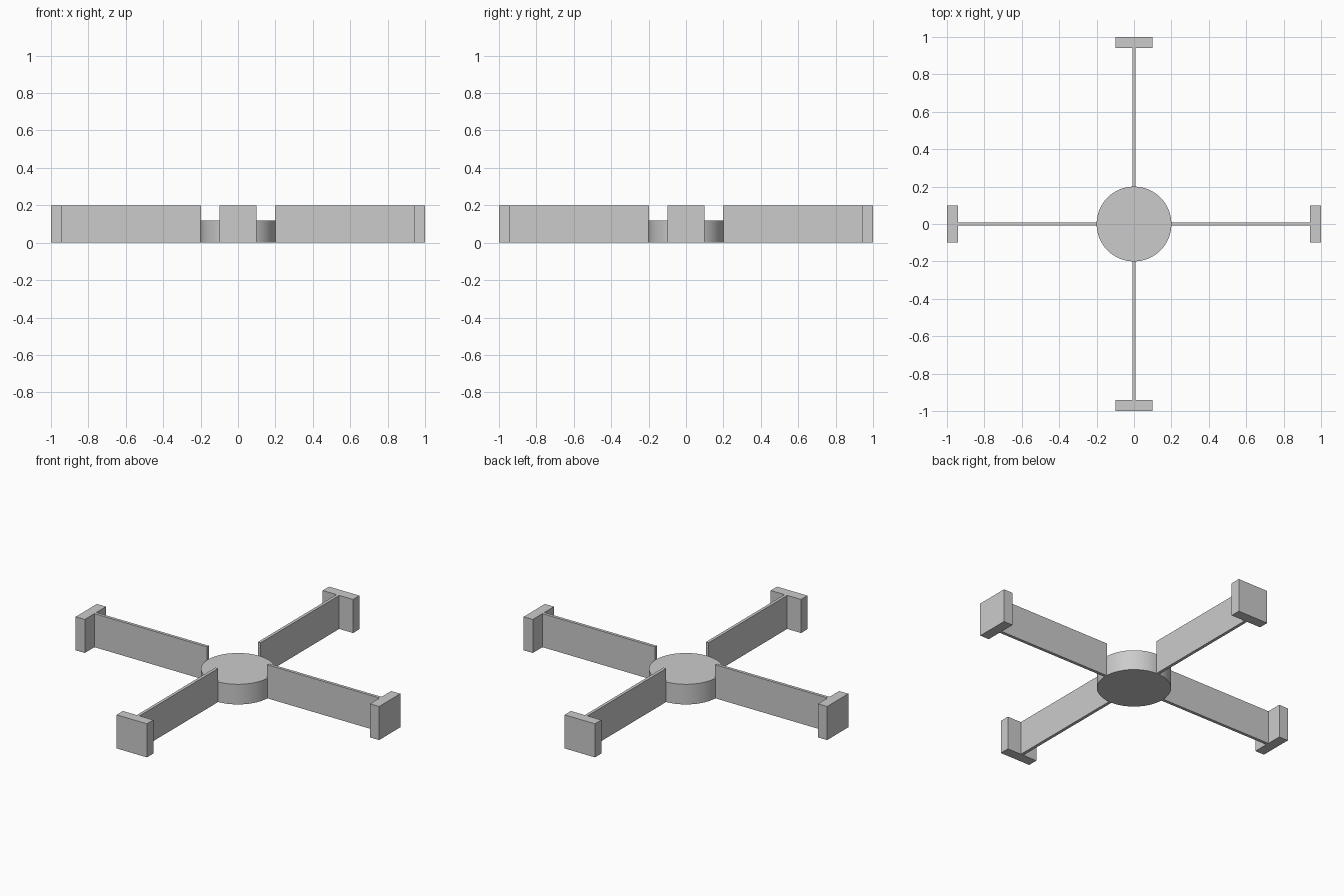
import bpy
import math
from mathutils import Matrix

cube = bpy.data.objects.get("Cube")
if cube:
    bpy.data.objects.remove(cube, do_unlink=True)

grey = bpy.data.materials.new("plain_grey")
grey.use_nodes = True
colour = (0.6, 0.6, 0.6, 1)
grey.diffuse_color = colour
grey.node_tree.nodes["Principled BSDF"].inputs["Base Color"].default_value = colour

HEIGHT = 0.2
HUB_RADIUS = 0.2
HUB_HEIGHT = 0.12
PLATE_INNER = 0.94


def box(name, x0, x1, width, turn):
    """Box standing on the ground along +x, turned about the z axis."""
    bpy.ops.mesh.primitive_cube_add(size=1)
    obj = bpy.context.object
    obj.name = name
    shape = Matrix.Translation(((x0 + x1) / 2, 0, HEIGHT / 2)) @ Matrix.Diagonal((x1 - x0, width, HEIGHT, 1))
    obj.data.transform(Matrix.Rotation(turn, 4, "Z") @ shape)
    obj.data.materials.append(grey)


# Round hub
bpy.ops.mesh.primitive_cylinder_add(vertices=96, radius=HUB_RADIUS, depth=HUB_HEIGHT,
                                    location=(0, 0, HUB_HEIGHT / 2))
hub = bpy.context.object
hub.name = "hub"
hub.data.materials.append(grey)
bpy.ops.object.shade_smooth_by_angle(angle=math.radians(30))

# Four thin arms, each closed by an end plate
for i, side in enumerate(("left", "back", "right", "front")):
    turn = i * math.pi / 2
    box(side + "_arm", HUB_RADIUS - 0.001, PLATE_INNER, 0.018, turn)
    box(side + "_end_plate", PLATE_INNER, 1, 0.2, turn)
